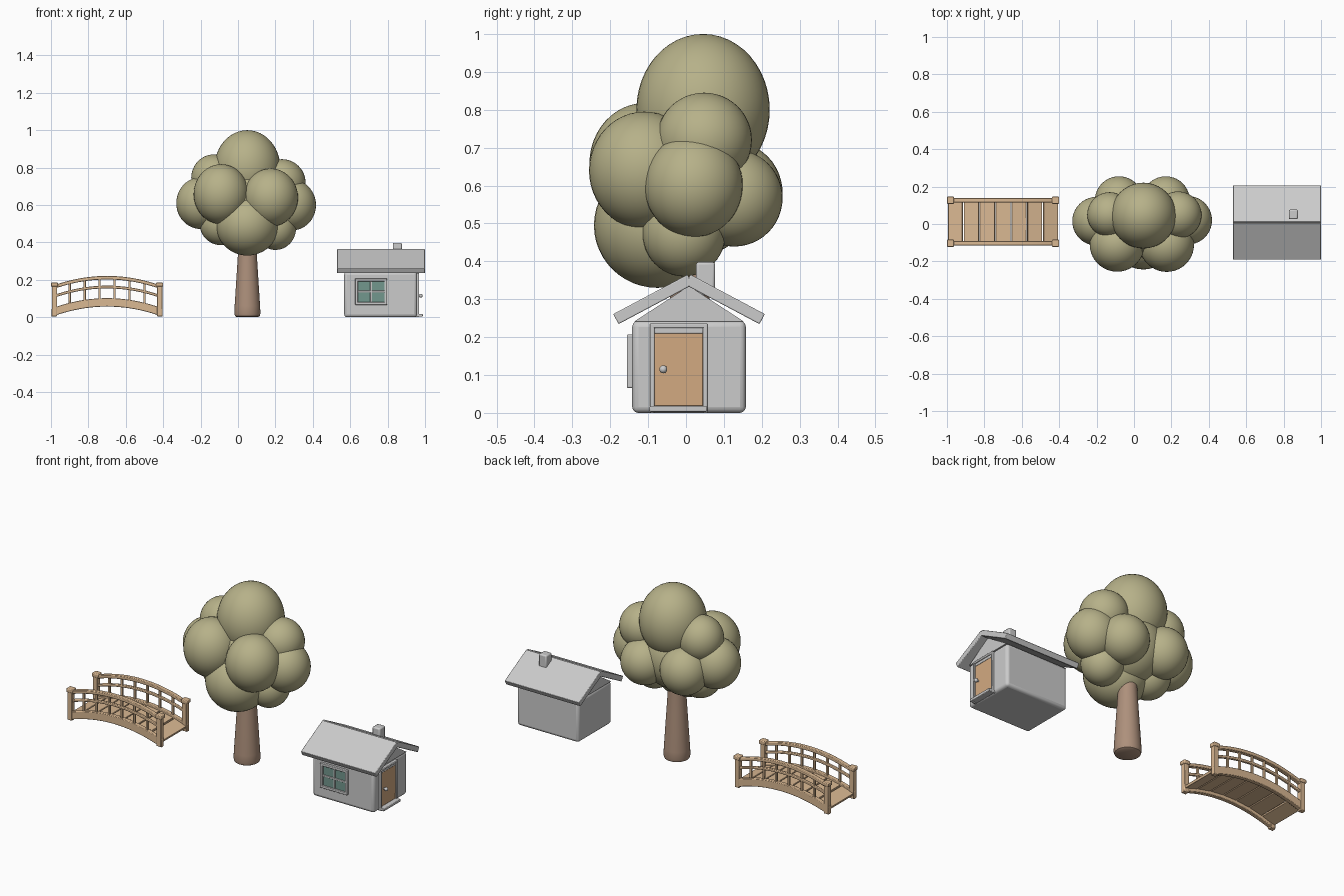
import bpy, bmesh, math
from mathutils import Vector, Matrix

if "Cube" in bpy.data.objects:
    bpy.data.objects.remove(bpy.data.objects["Cube"])


def colour(name, rgb):
    m = bpy.data.materials.new(name)
    m.diffuse_color = (*rgb, 1)
    m.use_nodes = True
    m.node_tree.nodes["Principled BSDF"].inputs["Base Color"].default_value = m.diffuse_color
    return m


WOOD = colour("wood", (0.70, 0.48, 0.29))
BARK = colour("bark", (0.42, 0.28, 0.20))
LEAF = colour("leaf", (0.47, 0.44, 0.25))
DOOR = colour("door_wood", (0.65, 0.40, 0.22))
GLASS = colour("glass", (0.17, 0.31, 0.27))


def finish(name, bm, mat=None, bevel=0, segs=2):
    bmesh.ops.recalc_face_normals(bm, faces=bm.faces)
    me = bpy.data.meshes.new(name)
    bm.to_mesh(me)
    bm.free()
    ob = bpy.data.objects.new(name, me)
    bpy.context.collection.objects.link(ob)
    if mat:
        me.materials.append(mat)
    if bevel:
        b = ob.modifiers.new("bevel", "BEVEL")
        b.width, b.segments, b.limit_method = bevel, segs, "ANGLE"
    bpy.ops.object.select_all(action="DESELECT")
    ob.select_set(True)
    bpy.context.view_layer.objects.active = ob
    bpy.ops.object.shade_smooth_by_angle(angle=math.radians(35))
    return ob


def box(name, x, y, z, mat=None, bevel=0.003, segs=2, rot=None):
    """Box from (min, max) ranges, optionally rotated about its centre."""
    bm = bmesh.new()
    c = Vector([(a + b) / 2 for a, b in (x, y, z)])
    s = [b - a for a, b in (x, y, z)]
    m = Matrix.Translation(c) @ (rot or Matrix()) @ Matrix.Diagonal((*s, 1))
    bmesh.ops.create_cube(bm, size=1, matrix=m)
    return finish(name, bm, mat, bevel, segs)


def extrude_yz(name, pts, x0, x1):
    bm = bmesh.new()
    f = bm.faces.new([bm.verts.new((x0, y, z)) for y, z in pts])
    r = bmesh.ops.extrude_face_region(bm, geom=[f])
    vs = [g for g in r["geom"] if isinstance(g, bmesh.types.BMVert)]
    bmesh.ops.translate(bm, verts=vs, vec=(x1 - x0, 0, 0))
    return finish(name, bm)


# ---------------- bridge ----------------
BX, HALF, BY = -0.70, 0.30, 0.012


def arch(x):
    return 0.056 * (1 - ((x - BX) / HALF) ** 2)


def arched_beam(name, half, y, width, z, height, n=24):
    bm = bmesh.new()
    prev = None
    for i in range(n + 1):
        x = BX - half + 2 * half * i / n
        h = z + arch(x)
        ring = [bm.verts.new((x, y + a * width / 2, h + b * height))
                for a, b in ((-1, 0), (1, 0), (1, 1), (-1, 1))]
        if prev:
            for k in range(4):
                bm.faces.new((prev[k], prev[k - 3], ring[k - 3], ring[k]))
        if i in (0, n):
            bm.faces.new(ring)
        prev = ring
    return finish(name, bm, WOOD, 0.003)


for side, tag in ((-1, "front"), (1, "back")):
    y = BY + side * 0.115
    arched_beam(f"bridge_stringer_{tag}", 0.296, y, 0.024, 0.001, 0.045)
    arched_beam(f"bridge_mid_rail_{tag}", 0.285, y, 0.014, 0.098, 0.015)
    arched_beam(f"bridge_top_rail_{tag}", 0.285, y, 0.024, 0.146, 0.019)
    for i in range(6):
        x = BX + (i - 2.5) * 0.08
        box(f"bridge_baluster_{tag}_{i}", (x - 0.006, x + 0.006), (y - 0.006, y + 0.006),
            (arch(x) + 0.035, arch(x) + 0.155), WOOD, 0.002)
    for end, etag in ((-1, "left"), (1, "right")):
        x = BX + end * 0.281
        box(f"bridge_post_{tag}_{etag}", (x - 0.014, x + 0.014), (y - 0.014, y + 0.014),
            (0.005, 0.17), WOOD, 0.003)
        box(f"bridge_post_cap_{tag}_{etag}", (x - 0.019, x + 0.019), (y - 0.019, y + 0.019),
            (0.164, 0.185), WOOD, 0.004)

# deck planks follow the arch
for i in range(7):
    x = BX + (i - 3) * 0.0845
    slope = -2 * 0.056 * (x - BX) / HALF ** 2
    z = arch(x) + 0.026
    box(f"bridge_plank_{i}", (x - 0.040, x + 0.040), (BY - 0.108, BY + 0.108),
        (z - 0.007, z + 0.007), WOOD, 0.002, rot=Matrix.Rotation(-math.atan(slope), 4, "Y"))

# ---------------- tree ----------------
# trunk turned from a profile
bm = bmesh.new()
prof = [(0, 0), (0.055, 0), (0.066, 0.006), (0.070, 0.02), (0.068, 0.06),
        (0.061, 0.17), (0.054, 0.28), (0.049, 0.36), (0.044, 0.50), (0, 0.52)]
vs = [bm.verts.new((0.05 + r, 0.01, z)) for r, z in prof]
es = [bm.edges.new(p) for p in zip(vs, vs[1:])]
bmesh.ops.spin(bm, geom=vs + es, cent=(0.05, 0.01, 0), axis=(0, 0, 1),
               angle=2 * math.pi, steps=32)
bmesh.ops.remove_doubles(bm, verts=bm.verts, dist=1e-4)
finish("tree_trunk", bm, BARK)

# foliage clumps: x, y, z, horizontal radius, vertical radius
clumps = {
    "top": (0.05, 0.045, 0.80, 0.176, 0.20),
    "core": (0.05, 0.01, 0.60, 0.19, 0.19),
    "front_left": (-0.09, -0.108, 0.658, 0.147, 0.16),
    "front_right": (0.175, -0.11, 0.64, 0.146, 0.155),
    "front_low": (0.05, -0.075, 0.495, 0.168, 0.165),
    "side_left": (-0.20, 0.015, 0.61, 0.13, 0.138),
    "side_right": (0.287, 0.02, 0.60, 0.13, 0.136),
    "upper_left": (-0.13, 0.05, 0.745, 0.12, 0.125),
    "upper_right": (0.235, 0.048, 0.72, 0.126, 0.125),
    "low_left": (-0.09, 0.0, 0.50, 0.115, 0.115),
    "low_right": (0.20, -0.005, 0.475, 0.11, 0.115),
    "back_left": (-0.08, 0.125, 0.58, 0.13, 0.135),
    "back_right": (0.17, 0.127, 0.567, 0.128, 0.128),
}
for name, (x, y, z, r, rz) in clumps.items():
    bm = bmesh.new()
    bmesh.ops.create_uvsphere(bm, u_segments=40, v_segments=24, radius=1,
                              matrix=Matrix.Translation((x, y, z)) @ Matrix.Diagonal((r, r, rz, 1)))
    finish(f"foliage_{name}", bm, LEAF)

# ---------------- house ----------------
HY = 0.008
box("house_walls", (0.568, 0.957), (-0.142, 0.158), (0, 0.243), bevel=0.016, segs=3)
extrude_yz("house_gable", [(-0.137, 0.241), (0.153, 0.241), (HY, 0.335)], 0.568, 0.957)

# two tilted roof slabs
A = math.radians(28)
for s, tag in ((-1, "front"), (1, "back")):
    L, T = 0.222, 0.030
    cy = HY + s * (math.cos(A) * L / 2 - math.sin(A) * T / 2 + 0.004)
    cz = 0.365 - math.sin(A) * L / 2 - math.cos(A) * T / 2
    box(f"roof_{tag}", (0.53, 1.0), (cy - L / 2, cy + L / 2), (cz - T / 2, cz + T / 2),
        bevel=0.003, rot=Matrix.Rotation(-s * A, 4, "X"))
box("chimney", (0.828, 0.876), (0.026, 0.077), (0.31, 0.398), bevel=0.007)

# door on the +x gable end
box("door_panel", (0.95, 0.962), (-0.083, 0.045), (0.018, 0.210), DOOR, 0.002)
box("door_frame_left", (0.95, 0.969), (-0.095, -0.083), (0.0, 0.236))
box("door_frame_right", (0.95, 0.969), (0.045, 0.057), (0.0, 0.236))
box("door_frame_top", (0.95, 0.969), (-0.095, 0.057), (0.224, 0.236))
box("door_lintel", (0.95, 0.964), (-0.083, 0.045), (0.209, 0.225))
box("door_step", (0.95, 0.988), (-0.096, 0.056), (0.003, 0.018))
bm = bmesh.new()
bmesh.ops.create_uvsphere(bm, u_segments=20, v_segments=12, radius=0.0105,
                          matrix=Matrix.Translation((0.977, -0.06, 0.115)))
bmesh.ops.create_cone(bm, cap_ends=True, segments=16, radius1=0.005, radius2=0.005, depth=0.02,
                      matrix=Matrix.Translation((0.967, -0.06, 0.115)) @ Matrix.Rotation(math.pi / 2, 4, "Y"))
finish("door_knob", bm)

# window on the front wall
box("window_glass", (0.632, 0.792), (-0.147, -0.135), (0.076, 0.200), GLASS, 0)
for x, tag in ((0.626, "left"), (0.782, "right")):
    box(f"window_frame_{tag}", (x, x + 0.015), (-0.156, -0.135), (0.066, 0.207))
for z, tag in ((0.066, "bottom"), (0.192, "top")):
    box(f"window_frame_{tag}", (0.626, 0.797), (-0.156, -0.135), (z, z + 0.015))
box("window_bar_upright", (0.707, 0.717), (-0.152, -0.135), (0.07, 0.20), bevel=0.002)
box("window_bar_cross", (0.63, 0.79), (-0.152, -0.135), (0.132, 0.142), bevel=0.002)
